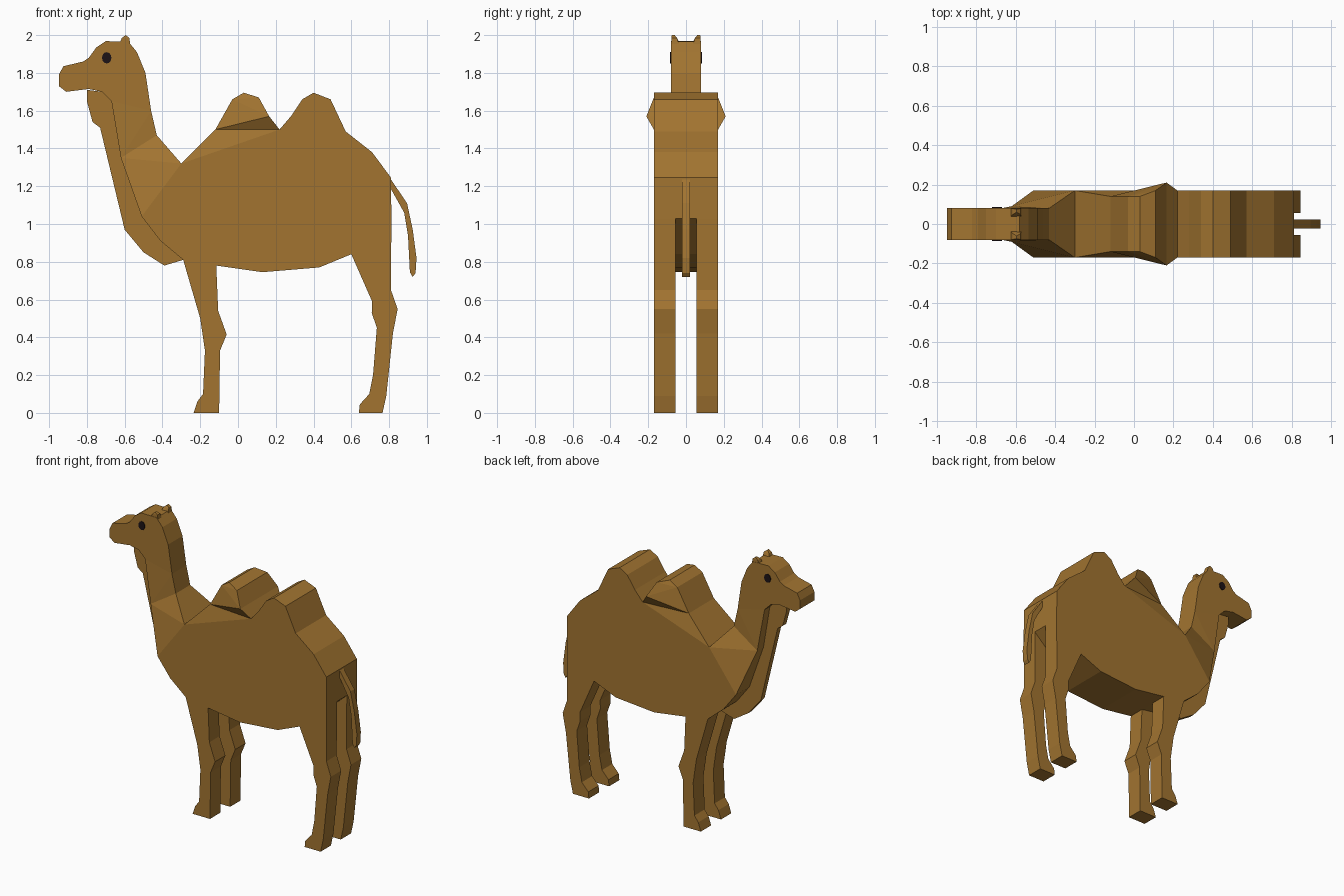
import bpy, bmesh, math


def material(name, rgb):
    m = bpy.data.materials.new(name)
    m.diffuse_color = (*rgb, 1)
    return m


HIDE = material("brown_hide", (0.36, 0.175, 0.03))
DARK = material("dark_eye", (0.012, 0.006, 0.008))


def prism(name, pts, half=0.17, inner=None, skip=(), mat=HIDE):
    """Side profile of (x, z[, outer y[, inner y]]) points made solid across y.
    With inner set, it is a one-sided part that is mirrored over y = 0.
    skip lists profile edges left open where parts join."""
    bm = bmesh.new()
    a, b = [], []
    for p in pts:
        out = p[2] if len(p) > 2 else half
        inn = p[3] if len(p) > 3 else (-out if inner is None else inner)
        a.append(bm.verts.new((p[0], -out, p[1])))
        b.append(bm.verts.new((p[0], -inn, p[1])))
    n = len(pts)
    caps = [bm.faces.new(a), bm.faces.new(b[::-1])]
    for i in range(n):
        if i not in skip:
            j = (i + 1) % n
            bm.faces.new((a[j], a[i], b[i], b[j]))
    bmesh.ops.recalc_face_normals(bm, faces=bm.faces)
    bmesh.ops.triangulate(bm, faces=caps)
    me = bpy.data.meshes.new(name)
    bm.to_mesh(me)
    bm.free()
    me.materials.append(mat)
    ob = bpy.data.objects.new(name, me)
    bpy.context.collection.objects.link(ob)
    if inner is not None:
        mod = ob.modifiers.new("mirror", 'MIRROR')
        mod.use_axis = (False, True, False)
        mod.use_mirror_merge = False
    return ob


# Body with chest and rear hump
prism("body", [
    (-0.30, 1.32), (0.22, 1.50), (0.28, 1.57), (0.34, 1.66), (0.40, 1.695),
    (0.49, 1.66), (0.57, 1.49), (0.71, 1.38), (0.81, 1.245), (0.812, 1.03),
    (0.60, 0.84), (0.43, 0.77), (0.13, 0.745), (-0.115, 0.78), (-0.29, 0.81),
    (-0.41, 0.91), (-0.51, 1.04)], skip=(0, 16))

# Front hump, narrower in front and flaring behind
prism("front_hump", [
    (-0.30, 1.32), (-0.12, 1.50, 0.14), (-0.03, 1.66, 0.14), (0.03, 1.695, 0.14),
    (0.11, 1.67, 0.17), (0.165, 1.57, 0.21), (0.22, 1.50)], skip=(6,))

# Tapering lower neck
prism("lower_neck", [
    (-0.51, 1.04), (-0.62, 1.35, 0.09), (-0.43, 1.47, 0.08), (-0.30, 1.32)],
    skip=(1, 3))

# Upper neck and head
prism("head", [
    (-0.62, 1.35, 0.09), (-0.43, 1.47), (-0.46, 1.60), (-0.49, 1.80),
    (-0.535, 1.91), (-0.58, 1.965), (-0.70, 1.968), (-0.75, 1.935),
    (-0.79, 1.88), (-0.82, 1.86), (-0.925, 1.835), (-0.948, 1.79),
    (-0.948, 1.73), (-0.91, 1.70), (-0.79, 1.715), (-0.72, 1.70),
    (-0.67, 1.65)], half=0.08, skip=(0,))

# Thin mane under the throat
prism("throat_mane", [
    (-0.80, 1.71), (-0.80, 1.65), (-0.77, 1.54), (-0.73, 1.51), (-0.60, 0.97),
    (-0.50, 0.85), (-0.39, 0.78), (-0.29, 0.81), (-0.41, 0.91), (-0.51, 1.04),
    (-0.62, 1.35), (-0.67, 1.65), (-0.72, 1.70)], half=0.02,
    skip=(7, 8, 9, 10, 11))

# Legs
prism("front_legs", [
    (-0.29, 0.81), (-0.20, 0.50), (-0.175, 0.33), (-0.185, 0.10),
    (-0.215, 0.06), (-0.235, 0), (-0.10, 0), (-0.095, 0.33), (-0.06, 0.415),
    (-0.105, 0.54), (-0.115, 0.78)], inner=0.055, skip=(10,))
prism("rear_legs", [
    (0.60, 0.84), (0.71, 0.59), (0.708, 0.53), (0.735, 0.45), (0.715, 0.20),
    (0.695, 0.10), (0.645, 0.045), (0.64, 0), (0.765, 0), (0.785, 0.09),
    (0.82, 0.42), (0.845, 0.55), (0.81, 0.65), (0.812, 1.03)],
    inner=0.055, skip=(13,))

# Tail
prism("tail", [
    (0.80, 1.25), (0.895, 1.11), (0.925, 0.97), (0.945, 0.82), (0.94, 0.74),
    (0.925, 0.72), (0.91, 0.745), (0.90, 0.94), (0.88, 1.06), (0.81, 1.185)],
    half=0.022)

# Ears
prism("ears", [
    (-0.63, 1.95, 0.078, 0.03), (-0.615, 1.985, 0.078, 0.048),
    (-0.595, 2.0, 0.075, 0.06), (-0.575, 1.985, 0.078, 0.048),
    (-0.568, 1.93, 0.078, 0.03)], inner=0.03)

# Eyes
prism("eyes", [(-0.695 + 0.025 * math.cos(t * math.pi / 6),
                1.88 + 0.03 * math.sin(t * math.pi / 6)) for t in range(12)],
      half=0.085, inner=0.07, mat=DARK)
